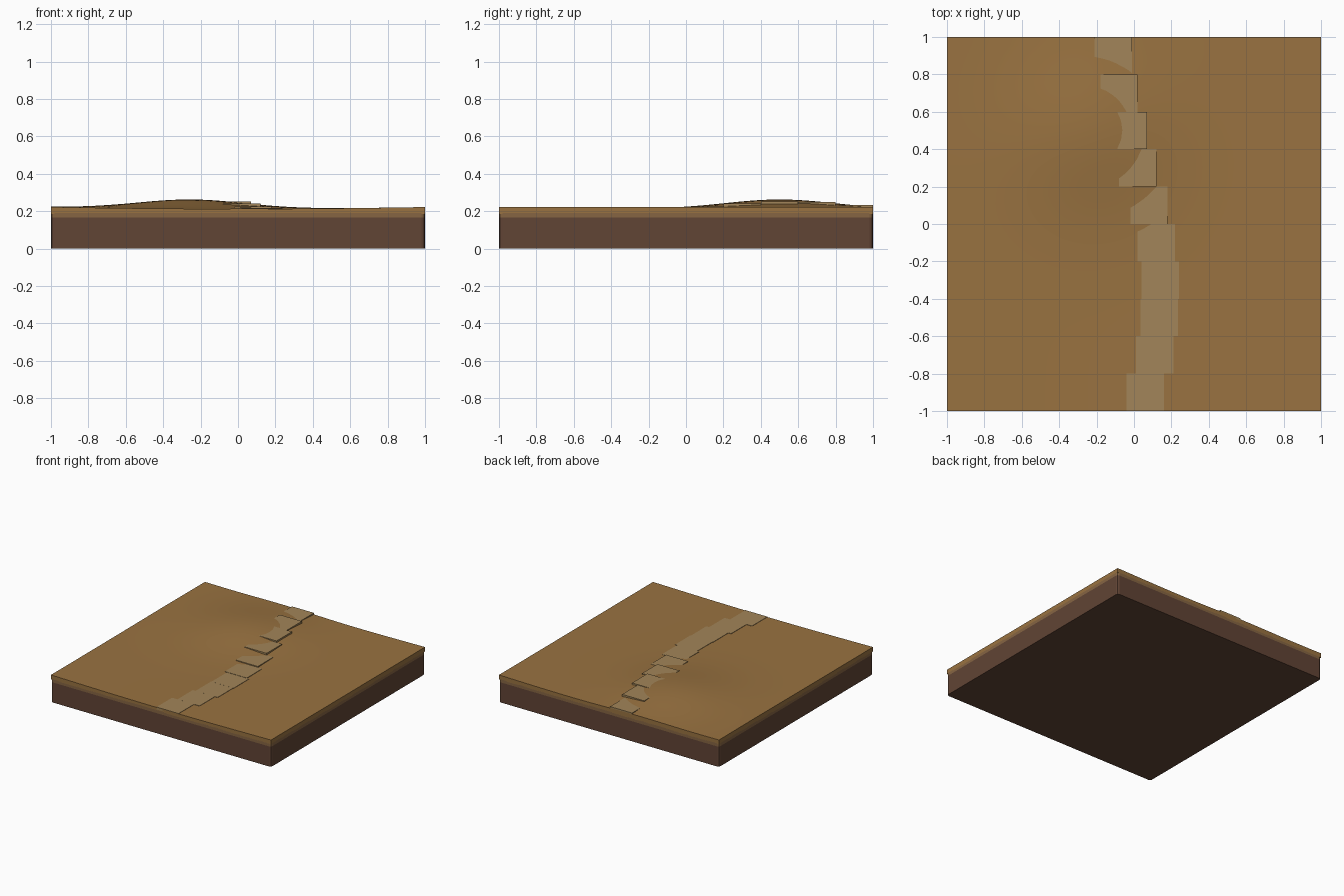
import bpy, bmesh, math

if "Cube" in bpy.data.objects:
    bpy.data.objects.remove(bpy.data.objects["Cube"])


def material(name, rgb):
    m = bpy.data.materials.new(name)
    m.diffuse_color = (*rgb, 1)
    m.use_nodes = True
    m.node_tree.nodes["Principled BSDF"].inputs["Base Color"].default_value = m.diffuse_color
    return m


SOIL = material("dark_soil", (0.12, 0.058, 0.035))
CLAY = material("clay", (0.24, 0.13, 0.055))
GROUND = material("ground", (0.32, 0.17, 0.052))
PATH = material("path", (0.36, 0.235, 0.10))


def finish(name, bm, mat, smooth=False):
    bmesh.ops.recalc_face_normals(bm, faces=bm.faces[:])
    me = bpy.data.meshes.new(name)
    bm.to_mesh(me)
    bm.free()
    me.materials.append(mat)
    ob = bpy.data.objects.new(name, me)
    bpy.context.collection.objects.link(ob)
    if smooth:
        bpy.ops.object.select_all(action='DESELECT')
        ob.select_set(True)
        bpy.context.view_layer.objects.active = ob
        bpy.ops.object.shade_smooth_by_angle(angle=math.radians(30))
    return ob


def box(name, x0, x1, y0, y1, z0, z1, mat, chamfer=0):
    bm = bmesh.new()
    bmesh.ops.create_cube(bm, size=1)
    for v in bm.verts:
        v.co.x = x1 if v.co.x > 0 else x0
        v.co.y = y1 if v.co.y > 0 else y0
        v.co.z = z1 if v.co.z > 0 else z0
    if chamfer:
        edges = [e for e in bm.edges
                 if abs(e.verts[0].co.z - e.verts[1].co.z) > 0.01]
        bmesh.ops.bevel(bm, geom=edges, offset=chamfer, segments=2,
                        profile=0.5, affect='EDGES')
    return finish(name, bm, mat)


def height(x, y):
    # shallow valley through the middle plus one low hill
    valley = 0.222 - 0.010 * math.cos(x * math.pi / 2)
    hill = 0.050 * math.exp(-((x + 0.25) ** 2 + (y - 0.5) ** 2) / 0.17)
    return valley + hill


# Soil block and clay layer with chamfered corners
box("soil_block", -1, 1, -1, 1, 0, 0.165, SOIL, 0.018)
box("clay_layer", -1, 1, -1, 1, 0.165, 0.19, CLAY, 0.018)

# Rolling ground with a closed skirt
bm = bmesh.new()
bmesh.ops.create_grid(bm, x_segments=40, y_segments=40, size=1)
for v in bm.verts:
    v.co.z = height(v.co.x, v.co.y)
rim = [e for e in bm.edges if e.is_boundary]
new = bmesh.ops.extrude_edge_only(bm, edges=rim)["geom"]
for v in new:
    if isinstance(v, bmesh.types.BMVert):
        v.co.z = 0.185
bmesh.ops.holes_fill(bm, edges=[e for e in bm.edges if e.is_boundary])
finish("ground", bm, GROUND, True)

# Winding path of flat slabs, front to back
centres = [0.06, 0.11, 0.135, 0.14, 0.12, 0.08, 0.02, -0.03, -0.08, -0.11]
for i, cx in enumerate(centres):
    y0 = -1 + i * 0.2
    top = height(cx, y0 + 0.1) + 0.003
    box(f"path_slab_{i + 1}", cx - 0.1, cx + 0.1, y0, y0 + 0.2,
        top - 0.02, top, PATH)
